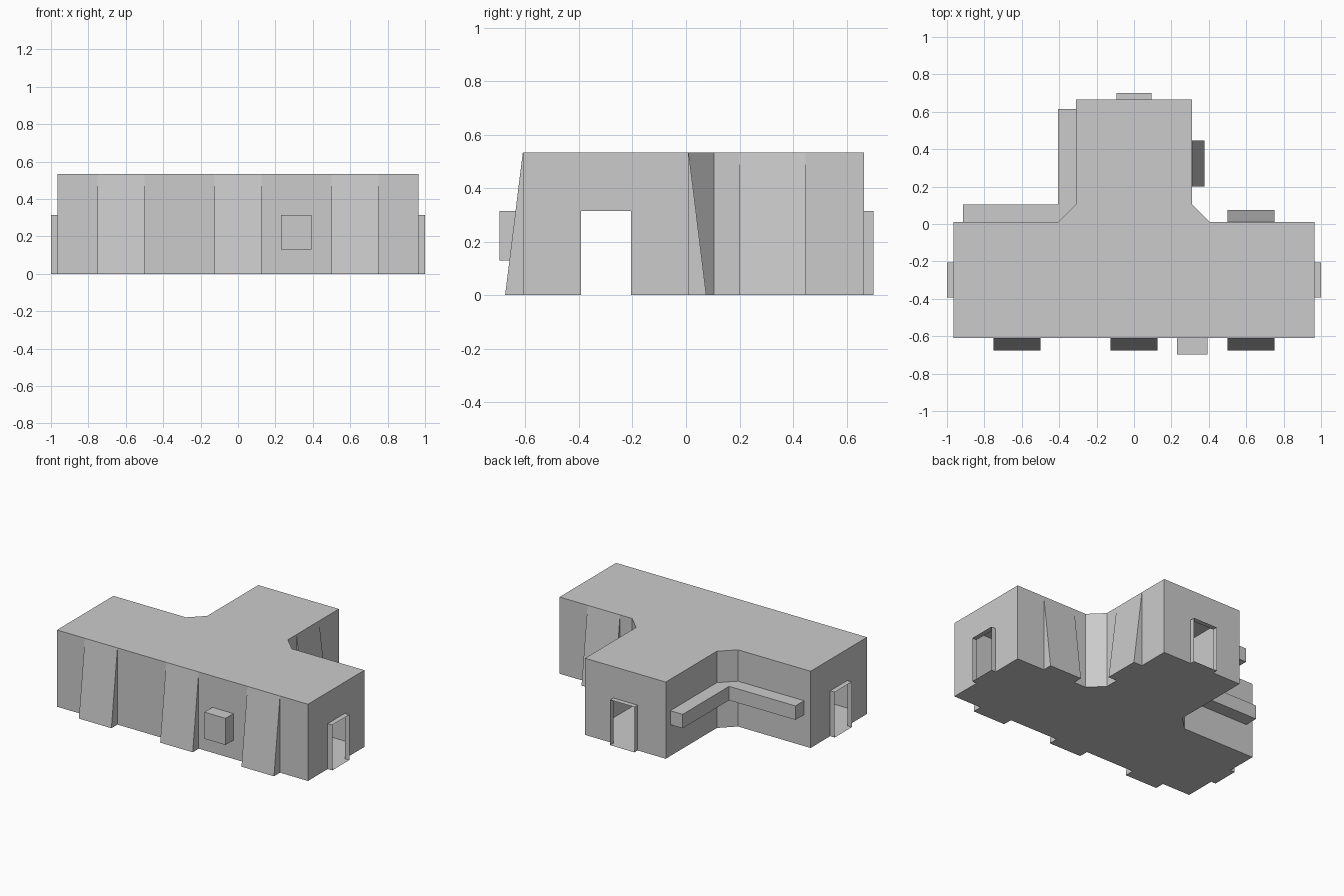
import bpy
from mathutils import Vector

if "Cube" in bpy.data.objects:
    bpy.data.objects.remove(bpy.data.objects["Cube"])

H = 0.533       # wall height
DOOR_H = 0.315  # doorway height
DOOR_D = 0.035  # porch depth


def make(name, verts, faces):
    me = bpy.data.meshes.new(name)
    me.from_pydata([tuple(v) for v in verts], [], faces)
    me.update()
    ob = bpy.data.objects.new(name, me)
    bpy.context.collection.objects.link(ob)
    return ob


def prism(name, outline, z0, z1):
    n = len(outline)
    verts = [(x, y, z) for z in (z0, z1) for x, y in outline]
    faces = [list(range(n))[::-1], list(range(n, 2 * n))]
    faces += [(i, (i + 1) % n, n + (i + 1) % n, n + i) for i in range(n)]
    return make(name, verts, faces)


def rect(x0, x1, y0, y1):
    return [(x0, y0), (x1, y0), (x1, y1), (x0, y1)]


# Hollow T-shaped building; wall index -> doorway ends along that wall
plan = [(-.965, -.61), (.965, -.61), (.965, .01), (.407, .01), (.31, .105),
        (.31, .665), (-.31, .665), (-.31, .105), (-.407, .01), (-.965, .01)]
doors = {1: ((.965, -.393), (.965, -.205)),
         5: ((.093, .665), (-.093, .665)),
         9: ((-.965, -.205), (-.965, -.393))}
n = len(plan)
verts = [(x, y, z) for z in (0, H) for x, y in plan]
faces = [list(range(n))[::-1], list(range(n, 2 * n))]
for i in range(n):
    j = (i + 1) % n
    wall = [i]
    if i in doors:
        a, b = doors[i]
        k = len(verts)
        verts += [(*a, 0), (*a, DOOR_H), (*b, DOOR_H), (*b, 0)]
        wall += [k, k + 1, k + 2, k + 3]
    faces.append(wall + [j, n + j, n + i])
make("building_shell", verts, faces)

# Thin open porch sleeves around the doorways
for i, (a, b) in doors.items():
    a, b = Vector((*a, 0)), Vector((*b, 0))
    d = (b - a).normalized()
    out = Vector((d.y, -d.x, 0)) * DOOR_D
    up = Vector((0, 0, DOOR_H))
    ring = [a, a + up, b + up, b]
    make("door_frame_%d" % i, ring + [p + out for p in ring],
         [(k, 4 + k, 4 + (k + 1) % 4, (k + 1) % 4) for k in range(4)])


# Tapered buttresses: base edge along the wall, leaning outwards at the foot
def buttress(name, a, b, out):
    a, b, out = Vector((*a, 0)), Vector((*b, 0)), Vector((*out, 0))
    up = Vector((0, 0, H))
    make(name, [a, b, b + out, a + out, a + up, b + up],
         [(0, 1, 2, 3), (3, 2, 5, 4), (0, 3, 4), (1, 5, 2)])


for k, x in enumerate((-.625, 0, .625)):
    buttress("front_buttress_%d" % k, (x - .125, -.61), (x + .125, -.61), (0, -.066))
buttress("back_buttress", (.75, .01), (.5, .01), (0, .066))
buttress("stem_buttress", (.31, .2), (.31, .447), (.066, 0))

# Wall box on the front
prism("wall_box", rect(.23, .392, -.697, -.61), .13, .315)

# L-shaped duct along the back left corner
prism("wall_duct", [(-.915, .01), (-.407, .01), (-.31, .105), (-.31, .615),
                    (-.405, .615), (-.405, .105), (-.915, .105)], .218, .315)
